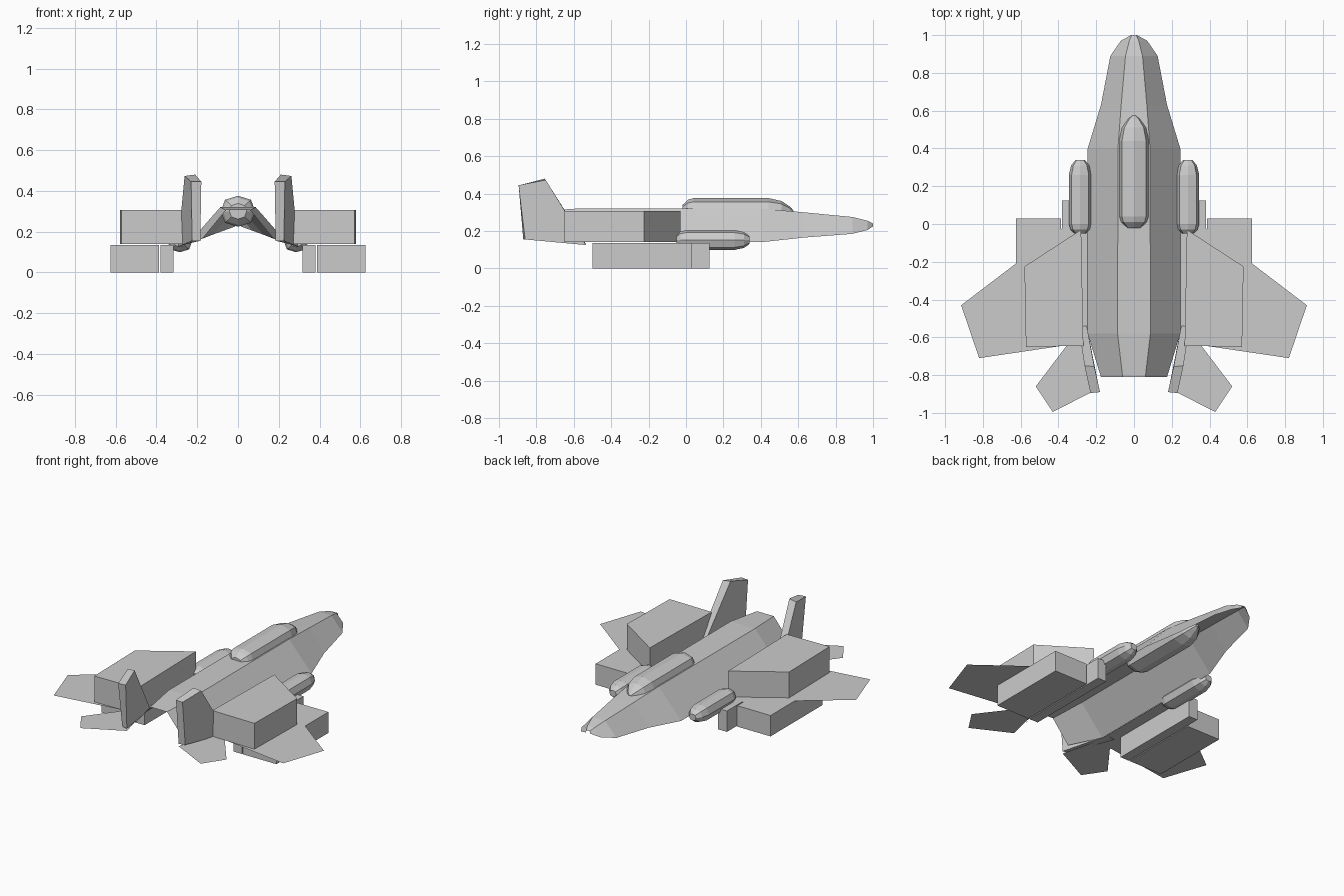
import bpy, bmesh

if "Cube" in bpy.data.objects:
    bpy.data.objects.remove(bpy.data.objects["Cube"])


def make(name, verts, faces, mirror=False):
    me = bpy.data.meshes.new(name)
    me.from_pydata(verts, [], faces)
    bm = bmesh.new()
    bm.from_mesh(me)
    bmesh.ops.recalc_face_normals(bm, faces=bm.faces)
    bm.to_mesh(me)
    bm.free()
    ob = bpy.data.objects.new(name, me)
    bpy.context.collection.objects.link(ob)
    if mirror:
        m = ob.modifiers.new("mirror", 'MIRROR')
        m.use_mirror_merge = False
    return ob


def loft(name, rings, closed=True, caps=True, mirror=False):
    n = len(rings[0])
    verts = [p for r in rings for p in r]
    faces = []
    for i in range(len(rings) - 1):
        for j in range(n if closed else n - 1):
            k = (j + 1) % n
            faces.append((i*n + j, i*n + k, (i+1)*n + k, (i+1)*n + j))
    if caps:
        faces += [tuple(range(n)), tuple(range((len(rings)-1)*n, len(rings)*n))]
    return make(name, verts, faces, mirror)


def prism(name, outline, z0, z1):
    return loft(name, [[(x, y, z) for x, y in outline] for z in (z0, z1)], mirror=True)


def sheet(name, outline, z):
    ob = make(name, [(x, y, z) for x, y in outline], [tuple(range(len(outline)))], True)
    for p in ob.data.polygons:
        if p.normal.z < 0:
            p.flip()
    return ob


# Eight-sided pod with stepped rounded ends
SECTION = [(0, 1), (.75, .74), (1, 0), (.75, -.74), (0, -1), (-.75, -.74), (-1, 0), (-.75, .74)]


def pod(name, cx, cz, rx, rz, stations, mirror=False):
    return loft(name, [[(cx + u*rx*s, y, cz + v*rz*s) for u, v in SECTION]
                       for y, s in stations], mirror=mirror)


# Open folded fuselage shell: y, top half width, bottom half width, top z, bottom z
body = [(-.81, .06, .175, .305, .165), (-.58, .087, .245, .32, .14),
        (.40, .085, .245, .32, .14), (.63, .068, .175, .30, .165),
        (.89, .045, .125, .275, .185), (.97, .025, .07, .255, .205),
        (1.0, .012, .015, .24, .225)]
hull = loft("fuselage", [[(-b, y, zb), (-t, y, zt), (t, y, zt), (b, y, zb)]
                         for y, t, b, zt, zb in body], closed=False, caps=False)
for p in hull.data.polygons:
    if p.normal.z < 0:
        p.flip()

# Cockpit canopy and engine pods
pod("canopy", 0, .30, .085, .076,
    [(-.02, .5), (.01, .88), (.04, 1), (.44, 1), (.51, .8), (.555, .4), (.575, .12)])
pod("engine_pod", .285, .152, .06, .053,
    [(-.05, .5), (-.03, .85), (0, 1), (.26, 1), (.31, .8), (.34, .4)], True)

# Flat wings and tailplanes
sheet("wing", [(.245, .08), (.915, -.43), (.82, -.71), (.245, -.625)], .138)
sheet("tailplane", [(.27, -.53), (.52, -.86), (.43, -.995), (.185, -.87)], .14)

# Blocks above and below the wings
prism("upper_block", [(.28, -.03), (.58, -.225), (.572, -.65), (.268, -.645)], .14, .307)
prism("lower_block", [(.387, .03), (.625, .03), (.625, -.50), (.387, -.50)], 0, .135)
prism("lower_spacer", [(.317, .125), (.38, .125), (.38, -.50), (.317, -.50)], 0, .135)

# Toed, swept tail fins
loft("tail_fin", [
    [(.185, -.87, .155), (.18, -.89, .445), (.21, -.755, .48), (.25, -.54, .14)],
    [(.225, -.86, .155), (.23, -.895, .445), (.262, -.75, .473), (.295, -.535, .125)]],
    mirror=True)
